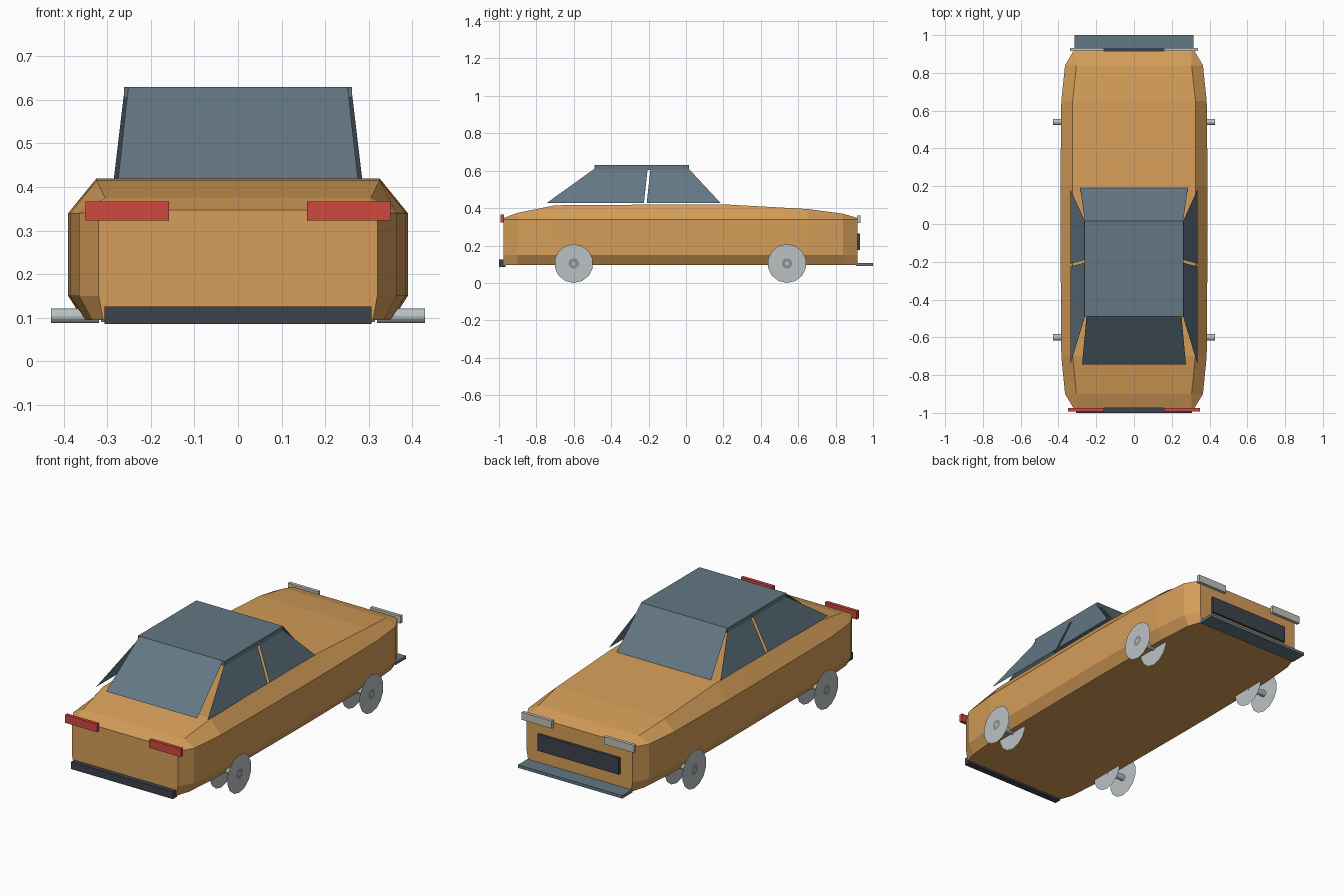
import bpy
import bmesh
import math
from mathutils import Matrix, Vector

cube = bpy.data.objects.get("Cube")
if cube:
    bpy.data.objects.remove(cube, do_unlink=True)


def material(name, r, g, b):
    mat = bpy.data.materials.new(name)
    mat.use_nodes = True
    mat.diffuse_color = (r, g, b, 1)
    mat.node_tree.nodes["Principled BSDF"].inputs["Base Color"].default_value = (r, g, b, 1)
    return mat


paint = material("orange paint", 0.67, 0.34, 0.10)
glass = material("slate glass", 0.125, 0.185, 0.23)
dark = material("dark trim", 0.048, 0.055, 0.07)
red = material("red lamp", 0.62, 0.065, 0.05)
white = material("pale lamp", 0.54, 0.54, 0.49)
silver = material("wheel silver", 0.5, 0.54, 0.55)
metal = material("axle grey", 0.27, 0.28, 0.29)


def finish(name, bm, mat):
    mesh = bpy.data.meshes.new(name)
    bm.to_mesh(mesh)
    bm.free()
    mesh.materials.append(mat)
    obj = bpy.data.objects.new(name, mesh)
    bpy.context.collection.objects.link(obj)
    return obj


def box(name, mat, xs, ys, zs):
    bm = bmesh.new()
    bmesh.ops.create_cube(bm, size=1)
    for v in bm.verts:
        v.co = Vector(span[0] if c < 0 else span[1]
                      for c, span in zip(v.co, (xs, ys, zs)))
    return finish(name, bm, mat)


def pane(name, mat, points):
    bm = bmesh.new()
    bm.faces.new([bm.verts.new(p) for p in points])
    return finish(name, bm, mat)


# Body: cross-sections along y (y, belt half width, deck half width, deck height, floor half width)
SILL, SKIRT, BELT = 0.095, 0.15, 0.34
stations = [
    (-0.975, 0.32, 0.305, 0.347, 0.31),
    (-0.90, 0.365, 0.305, 0.375, 0.335),
    (-0.70, 0.385, 0.325, 0.415, 0.35),
    (0.0, 0.39, 0.325, 0.42, 0.355),
    (0.2, 0.39, 0.325, 0.42, 0.355),
    (0.65, 0.385, 0.325, 0.395, 0.35),
    (0.84, 0.365, 0.305, 0.37, 0.335),
    (0.917, 0.32, 0.305, 0.347, 0.31),
]
bm = bmesh.new()
rings = []
for y, belt, deck, top, floor in stations:
    half = [(floor, SILL), (belt, SKIRT), (belt, BELT), (deck, top)]
    loop = half + [(-x, z) for x, z in reversed(half)]
    rings.append([bm.verts.new((x, y, z)) for x, z in loop])
for a, b in zip(rings, rings[1:]):
    for i in range(len(a)):
        j = (i + 1) % len(a)
        bm.faces.new((a[i], a[j], b[j], b[i]))
bm.faces.new(rings[0])
bm.faces.new(rings[-1])
bmesh.ops.recalc_face_normals(bm, faces=bm.faces)
finish("body", bm, paint)

# Cabin: roof slab, sloping screens and open side panes
ROOF, EAVE, DECK = 0.63, 0.605, 0.42
box("roof", glass, (-0.262, 0.262), (-0.49, 0.015), (EAVE, ROOF))
pane("rear_window", glass, [(-0.275, -0.745, DECK), (0.275, -0.745, DECK),
                            (0.252, -0.49, ROOF), (-0.252, -0.49, ROOF)])
pane("windscreen", glass, [(0.285, 0.19, DECK), (-0.285, 0.19, DECK),
                           (-0.26, 0.015, ROOF), (0.26, 0.015, ROOF)])
for side, s in (("left", 1), ("right", -1)):
    for part, low, high in (("rear", (-0.745, -0.225), (-0.49, -0.205)),
                            ("front", (-0.21, 0.185), (-0.19, 0.015))):
        pts = [(s * 0.337, low[0], 0.427), (s * 0.337, low[1], 0.427),
               (s * 0.26, high[1], 0.61), (s * 0.26, high[0], 0.61)]
        pane(f"{side}_{part}_side_window", glass, pts if s > 0 else pts[::-1])

# Bumpers and grille
box("rear_bumper", dark, (-0.307, 0.307), (-1, -0.965), (0.085, 0.125))
box("front_splitter", glass, (-0.315, 0.315), (0.91, 1), (0.09, 0.106))
box("grille", dark, (-0.245, 0.245), (0.91, 0.93), (0.175, 0.265))

# Lamps
for side, s in (("left", 1), ("right", -1)):
    xs = sorted((s * 0.158, s * 0.35))
    box(f"{side}_tail_lamp", red, xs, (-0.992, -0.973), (0.323, 0.367))
    xs = sorted((s * 0.158, s * 0.34))
    box(f"{side}_head_lamp", white, xs, (0.915, 0.933), (0.32, 0.361))


# Wheels: paired thin discs joined by an axle stub
def ring_disc(name, mat, centre, inner, outer, facing, sides=14):
    bm = bmesh.new()
    loops = []
    for r in (inner, outer):
        loops.append([bm.verts.new(Vector(centre) + Vector((0, r * math.sin(t), -r * math.cos(t))))
                      for t in (2 * math.pi * i / sides for i in range(sides))])
    for i in range(sides):
        j = (i + 1) % sides
        quad = (loops[0][i], loops[1][i], loops[1][j], loops[0][j])
        bm.faces.new(quad if facing > 0 else quad[::-1])
    return finish(name, bm, mat)


HUB_Z, STUB = 0.104, 0.017
for side, s in (("left", 1), ("right", -1)):
    for axle, y in (("rear", -0.6), ("front", 0.54)):
        name = f"{side}_{axle}"
        ring_disc(f"{name}_outer_wheel_disc", silver, (s * 0.428, y, HUB_Z), STUB, HUB_Z, s)
        ring_disc(f"{name}_inner_wheel_disc", silver, (s * 0.32, y, HUB_Z), STUB, HUB_Z, -s)
        ring_disc(f"{name}_hub_ring", metal, (s * 0.43, y, HUB_Z), STUB * 0.6, 0.028, s)
        bm = bmesh.new()
        bmesh.ops.create_cone(bm, cap_ends=True, segments=14, radius1=STUB, radius2=STUB, depth=0.11,
                              matrix=Matrix.Translation((s * 0.374, y, HUB_Z))
                              @ Matrix.Rotation(math.pi / 2, 4, 'Y'))
        finish(f"{name}_axle_stub", bm, silver)
